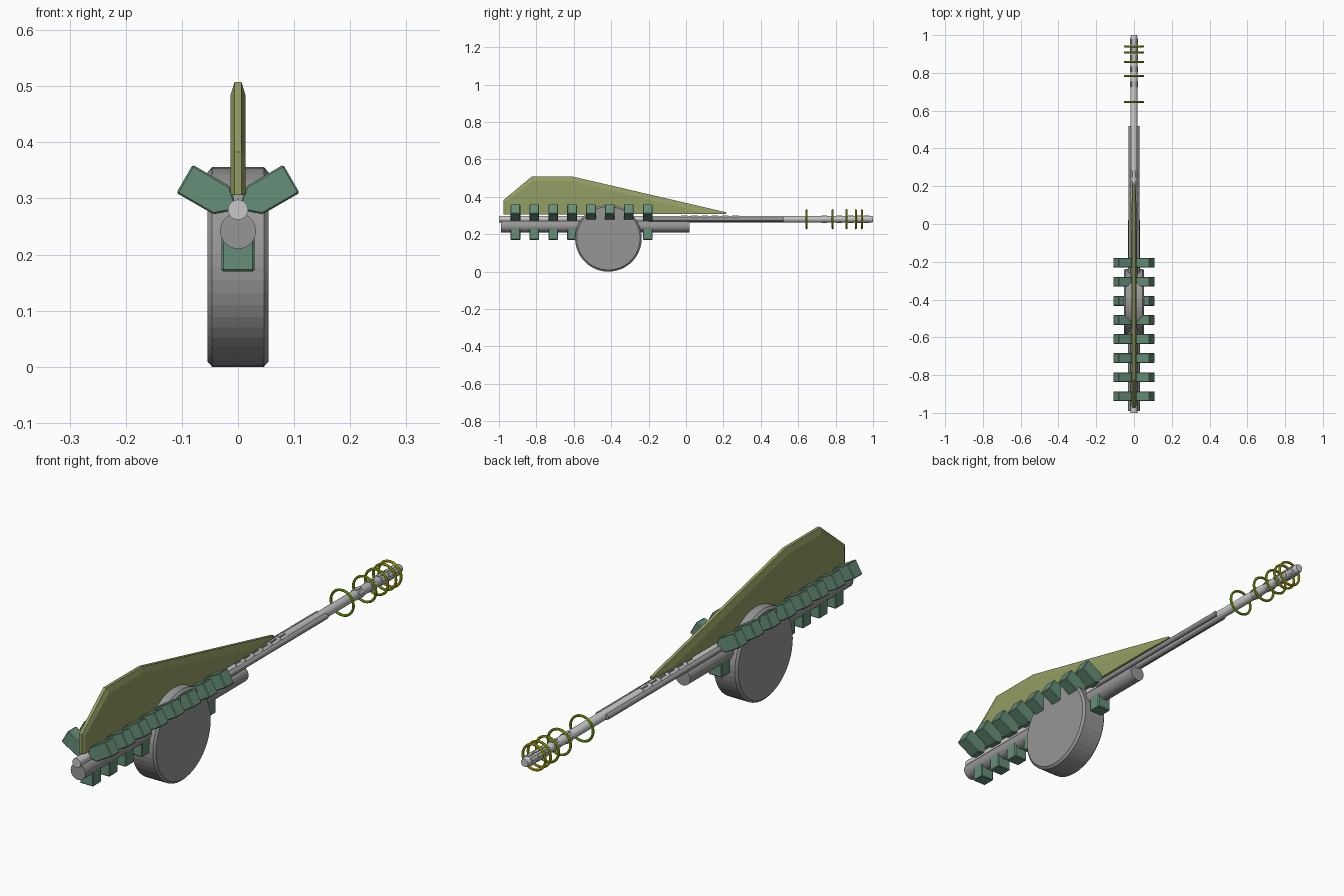
import bpy, bmesh, math
from mathutils import Matrix

if "Cube" in bpy.data.objects:
    bpy.data.objects.remove(bpy.data.objects["Cube"])


def material(name, r, g, b):
    m = bpy.data.materials.new(name)
    m.diffuse_color = (*[((c + 0.055) / 1.055) ** 2.4 for c in (r, g, b)], 1)
    m.use_nodes = True
    m.node_tree.nodes["Principled BSDF"].inputs["Base Color"].default_value = m.diffuse_color
    return m


grey = material("mid grey", 0.59, 0.59, 0.59)
light = material("light grey", 0.78, 0.78, 0.78)
green = material("sea green", 0.40, 0.56, 0.47)
olive = material("olive", 0.58, 0.62, 0.39)
ring_mats = [material("ring colour %d" % i, 0.54 + 0.065 * i, 0.76 + 0.005 * i, 0.08)
             for i in range(5)]


def finish(name, bm, mat, smooth=False):
    bmesh.ops.recalc_face_normals(bm, faces=bm.faces)
    me = bpy.data.meshes.new(name)
    bm.to_mesh(me)
    bm.free()
    me.materials.append(mat)
    ob = bpy.data.objects.new(name, me)
    bpy.context.collection.objects.link(ob)
    if smooth:
        bpy.ops.object.select_all(action='DESELECT')
        bpy.context.view_layer.objects.active = ob
        ob.select_set(True)
        bpy.ops.object.shade_smooth_by_angle(angle=math.radians(35))
    return ob


def bevel(ob, width):
    m = ob.modifiers.new("edge", 'BEVEL')
    m.width = width
    m.segments = 1
    m.limit_method = 'ANGLE'
    m.angle_limit = math.radians(35)


def loft(loops):
    """Closed solid through equal-length loops of points."""
    bm = bmesh.new()
    rows = [[bm.verts.new(p) for p in loop] for loop in loops]
    n = len(rows[0])
    for a, b in zip(rows, rows[1:]):
        for i in range(n):
            j = (i + 1) % n
            bm.faces.new((a[i], a[j], b[j], b[i]))
    bm.faces.new(rows[0])
    bm.faces.new(rows[-1])
    return bm


def rod(name, profile, x, z, mat, n=24):
    """Round rod along y from (y, radius) pairs."""
    loops = [[(x + r * math.cos(2 * math.pi * i / n), y,
               z + r * math.sin(2 * math.pi * i / n)) for i in range(n)]
             for y, r in profile]
    return finish(name, loft(loops), mat, True)


BZ = 0.28  # barrel axis height

# long barrel, lower tube and side rails
rod("barrel", [(-1, 0.018), (0.99, 0.018), (1.0, 0.015)], 0, BZ, light)
rod("lower_tube", [(-0.99, 0.032), (0.02, 0.032)], 0, 0.242, grey, 32)
for s in (-1, 1):
    rod("side_rail", [(-0.2, 0.011), (0.52, 0.011)], s * 0.018, BZ, grey, 12)

# round drum on a sideways axis
n = 48
drum = [[(x, -0.415 + r * math.cos(2 * math.pi * i / n),
          0.178 + r * math.sin(2 * math.pi * i / n)) for i in range(n)]
        for x, r in ((-0.054, 0.169), (-0.046, 0.178), (0.046, 0.178), (0.054, 0.169))]
finish("drum", loft(drum), grey)

# tall fin with chamfered rim
outer = [(-0.975, 0.306), (-0.975, 0.383), (-0.825, 0.508), (-0.605, 0.508),
         (0.215, 0.317), (0.215, 0.308)]
inner = [(-0.962, 0.306), (-0.962, 0.378), (-0.818, 0.485), (-0.612, 0.485),
         (0.10, 0.314), (0.10, 0.307)]
fin = [[(x, y, z) for y, z in prof] for x, prof in
       ((-0.013, inner), (-0.006, outer), (0.006, outer), (0.013, inner))]
finish("fin", loft(fin), olive)

# cooling blocks: three rows around the barrel, tapered toward it
block = [(0.11, -0.029), (0.11, 0.029), (0.034, 0.029), (0.013, 0.011),
         (0.013, -0.011), (0.034, -0.029)]
for i in range(8):
    y = -0.912 + 0.101 * i
    for deg in (30, 150, 270):
        c, s = math.cos(math.radians(deg)), math.sin(math.radians(deg))
        loops = [[(r * c - t * s, y + d, BZ + r * s + t * c) for r, t in block]
                 for d in (-0.026, 0.026)]
        bevel(finish("cooling_block", loft(loops), green), 0.003)

# muzzle rings
for i, y in enumerate((0.645, 0.784, 0.858, 0.908, 0.940)):
    bm = bmesh.new()
    N, K = 32, 8
    v = [[bm.verts.new(((0.049 + 0.005 * math.cos(k * 2 * math.pi / K)) * math.cos(a),
                        y + 0.005 * math.sin(k * 2 * math.pi / K),
                        BZ + (0.049 + 0.005 * math.cos(k * 2 * math.pi / K)) * math.sin(a)))
          for k in range(K)] for a in [j * 2 * math.pi / N for j in range(N)]]
    for j in range(N):
        for k in range(K):
            bm.faces.new((v[j][k], v[j][(k + 1) % K],
                          v[(j + 1) % N][(k + 1) % K], v[(j + 1) % N][k]))
    finish("muzzle_ring", bm, ring_mats[i], True)


# small raised plates on the barrel
def plates(name, ys, length, angles):
    bm = bmesh.new()
    for y in ys:
        for deg in angles:
            mat = (Matrix.Translation((0, y, BZ))
                   @ Matrix.Rotation(math.radians(deg), 4, 'Y')
                   @ Matrix.Translation((0, 0, 0.0175))
                   @ Matrix.Diagonal((0.012, length, 0.006, 1)))
            bmesh.ops.create_cube(bm, size=1, matrix=mat)
    finish(name, bm, light)


plates("barrel_plates", [-0.01 + 0.055 * i for i in range(6)], 0.036, (-45, 0, 45))
plates("muzzle_plates", (0.74, 0.82, 0.88, 0.925, 0.965), 0.03, (0, 60, 120, 180, 240, 300))
